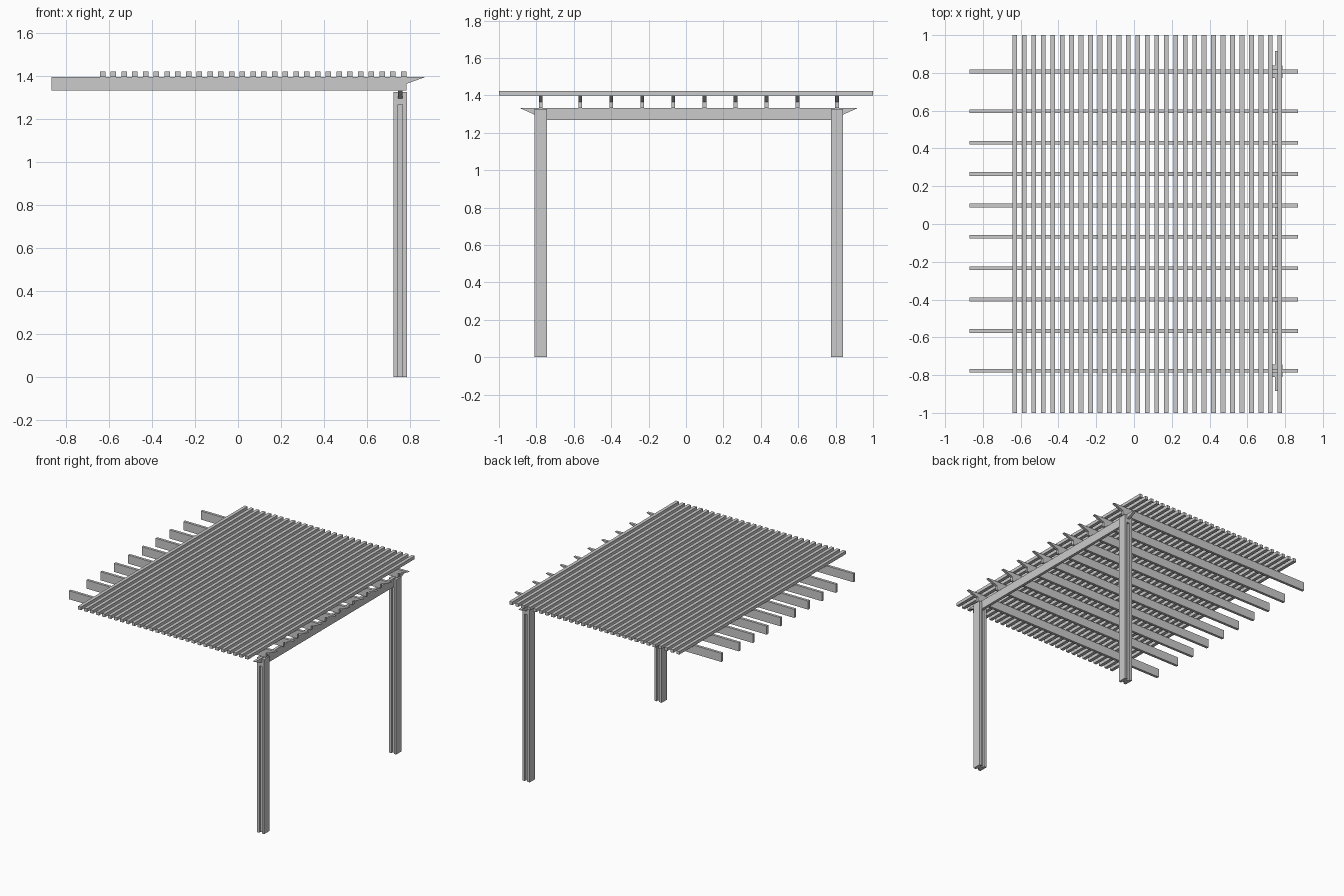
import bpy

if "Cube" in bpy.data.objects:
    bpy.data.objects.remove(bpy.data.objects["Cube"])


def prism(name, profile, to_xyz, start, end):
    """Extrude a 2D profile between two offsets along the axis chosen by to_xyz."""
    n = len(profile)
    verts = [to_xyz(a, b, t) for t in (start, end) for a, b in profile]
    faces = [tuple(range(n))[::-1], tuple(range(n, 2 * n))]
    faces += [(i, (i + 1) % n, n + (i + 1) % n, n + i) for i in range(n)]
    mesh = bpy.data.meshes.new(name)
    mesh.from_pydata(verts, [], faces)
    import bmesh
    bm = bmesh.new()
    bm.from_mesh(mesh)
    bmesh.ops.recalc_face_normals(bm, faces=bm.faces)
    bm.to_mesh(mesh)
    bm.free()
    obj = bpy.data.objects.new(name, mesh)
    bpy.context.collection.objects.link(obj)
    return obj


def box(name, x, y, z):
    rect = [(x[0], y[0]), (x[1], y[0]), (x[1], y[1]), (x[0], y[1])]
    return prism(name, rect, lambda a, b, t: (a, b, t), *z)


# Roof slats running front to back
for i in range(29):
    x = -0.631 + i * (0.772 + 0.631) / 28
    box(f"slat_{i + 1}", (x - 0.0125, x + 0.0125), (-1, 1), (1.398, 1.422))

# Rafters with a sloped cut on the post side
rafter = [(-0.87, 1.333), (0.785, 1.333), (0.785, 1.365),
          (0.868, 1.395), (0.868, 1.398), (-0.87, 1.398)]
rafter_y = [-0.777] + [-0.566 + 0.1661 * i for i in range(8)] + [0.807]
for i, y in enumerate(rafter_y):
    prism(f"rafter_{i + 1}", rafter, lambda a, b, t: (a, t, b), y - 0.01, y + 0.01)

# Cross beam clamped between the post planks, both ends cut at a slope
beam = [(-0.81, 1.268), (0.84, 1.268), (0.84, 1.297), (0.915, 1.33),
        (0.915, 1.333), (-0.885, 1.333), (-0.885, 1.33), (-0.81, 1.297)]
prism("cross_beam", beam, lambda a, b, t: (t, a, b), 0.746, 0.767)

# Posts: two outer planks around a narrower core that carries the beam
for side, y in (("front", -0.777), ("back", 0.807)):
    box(f"{side}_post_inner_plank", (0.725, 0.746), (y - 0.033, y + 0.033), (0, 1.326))
    box(f"{side}_post_outer_plank", (0.767, 0.787), (y - 0.033, y + 0.033), (0, 1.326))
    box(f"{side}_post_core", (0.746, 0.767), (y - 0.016, y + 0.016), (0, 1.268))
